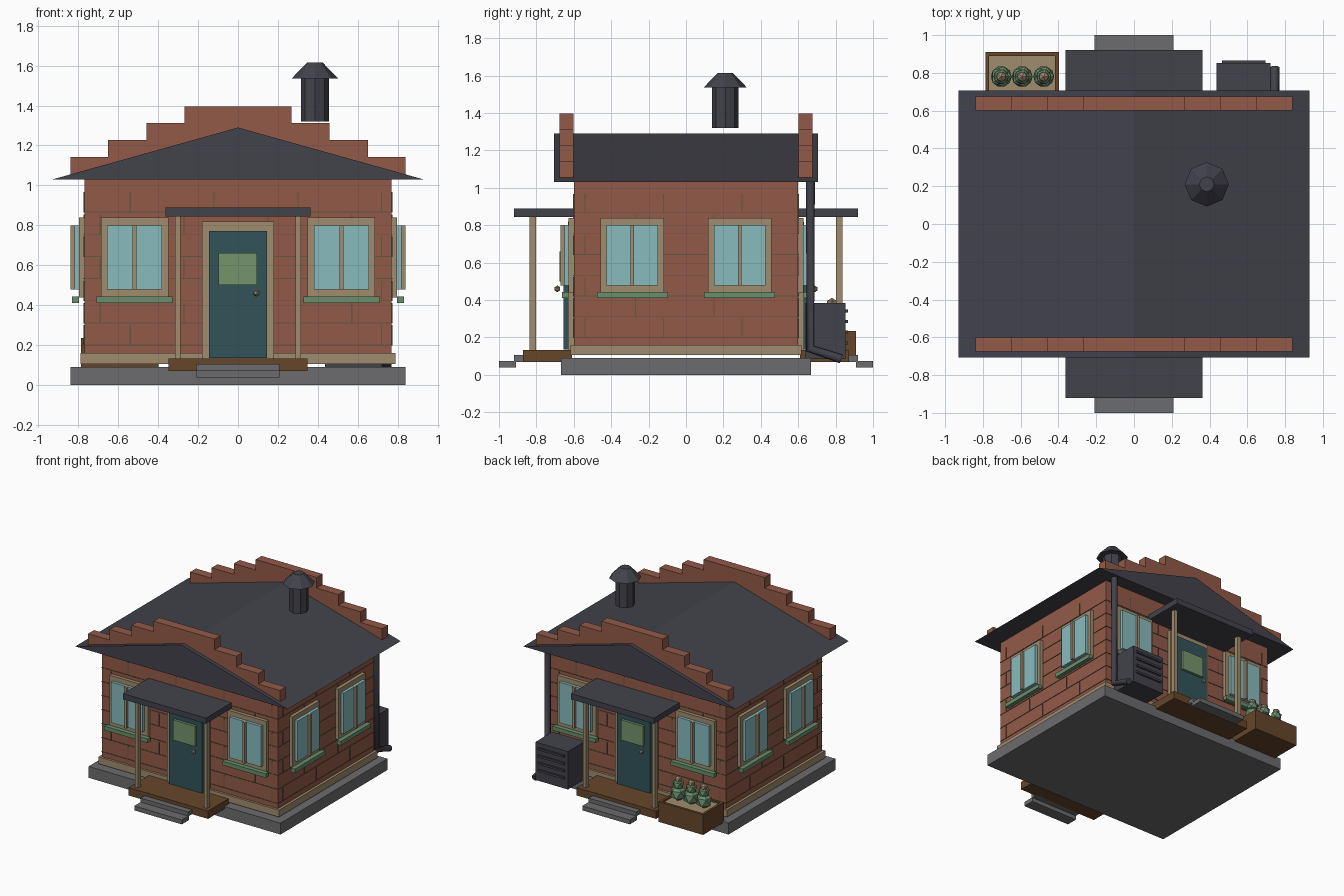
import bpy, bmesh, math

if "Cube" in bpy.data.objects:
    bpy.data.objects.remove(bpy.data.objects["Cube"])

def mat(name, r, g, b):
    m = bpy.data.materials.new(name)
    lin = lambda c: (c / 255 / 12.92) if c < 11 else ((c / 255 + 0.055) / 1.055) ** 2.4
    m.diffuse_color = (lin(r), lin(g), lin(b), 1)
    m.use_nodes = True
    m.node_tree.nodes["Principled BSDF"].inputs["Base Color"].default_value = m.diffuse_color
    return m

BRICK = mat("brick red", 146, 90, 72)
ROOF = mat("dark slate", 66, 66, 75)
TRIM = mat("tan trim", 160, 140, 110)
GLASS = mat("pale blue glass", 136, 187, 190)
GREEN = mat("sage green", 104, 143, 108)
TEAL = mat("door teal", 50, 84, 90)
WOOD = mat("brown wood", 102, 70, 42)
STONE = mat("grey stone", 108, 108, 110)
PANE = mat("olive pane", 117, 148, 108)
MORTAR = mat("mortar", 98, 88, 66)

def finish(name, bm, material):
    bmesh.ops.recalc_face_normals(bm, faces=bm.faces)
    me = bpy.data.meshes.new(name)
    bm.to_mesh(me)
    bm.free()
    me.materials.append(material)
    ob = bpy.data.objects.new(name, me)
    bpy.context.collection.objects.link(ob)
    return ob

def box(name, material, x, y, z):
    bm = bmesh.new()
    bmesh.ops.create_cube(bm, size=1)
    for v in bm.verts:
        v.co = [(sum(r) / 2 + c * abs(r[1] - r[0])) for r, c in zip((x, y, z), v.co)]
    return finish(name, bm, material)

def extrude_profile(name, material, pts, y0, y1):
    bm = bmesh.new()
    f = bm.faces.new([bm.verts.new((x, y0, z)) for x, z in pts])
    ext = bmesh.ops.extrude_face_region(bm, geom=[f])["geom"]
    for v in ext:
        if isinstance(v, bmesh.types.BMVert):
            v.co.y = y1
    return finish(name, bm, material)

def cone(name, material, x, y, z0, z1, r0, r1, n=8):
    bm = bmesh.new()
    bmesh.ops.create_cone(bm, cap_ends=True, segments=n, radius1=r0, radius2=r1, depth=z1 - z0)
    bmesh.ops.translate(bm, verts=bm.verts, vec=(x, y, (z0 + z1) / 2))
    return finish(name, bm, material)

def ball(name, material, loc, r, stretch=1):
    bm = bmesh.new()
    bmesh.ops.create_icosphere(bm, subdivisions=1, radius=r)
    for v in bm.verts:
        v.co.z *= stretch
    bmesh.ops.translate(bm, verts=bm.verts, vec=loc)
    return finish(name, bm, material)

W, D = 0.77, 0.60   # wall half sizes

def plate(name, material, side, u, z, d):
    """Box on a wall: u along the wall, d outwards from it."""
    axis, s = side
    if axis == "y":
        box(name, material, (-s * u[0], -s * u[1]), (s * (D + d[0]), s * (D + d[1])), z)
    else:
        box(name, material, (s * (W + d[0]), s * (W + d[1])), u, z)

# foundation, walls, base trim
box("foundation", STONE, (-.84, .84), (-.668, .668), (0, .09))
box("walls", BRICK, (-W, W), (-D, D), (.105, 1.035))
box("base_trim", TRIM, (-.79, .79), (-.617, .617), (.105, .16))

# brick joints
for i in range(7):
    z = .2 + .111 * i
    box("mortar_course", MORTAR, (-W - .004, W + .004), (-D - .004, D + .004), (z - .002, z + .002))
    off = .1 if i % 2 else -.08
    for side, lim in ((("y", -1), W), (("y", 1), W), (("x", -1), D), (("x", 1), D)):
        for k in range(-2, 3):
            u = off * 1.5 + k * .42
            if abs(u) < lim - .03:
                plate("mortar_joint", MORTAR, side, (u - .003, u + .003), (z, z + .1), (-.01, .004))

# gable roof
extrude_profile("roof", ROOF, [(-.93, 1.03), (.93, 1.03), (0, 1.29)], -.706, .706)

# stepped parapets
steps = [(.84, 1.143), (.652, 1.227), (.458, 1.312), (.267, 1.396)]
right = []
prev = 1.045
for x, z in steps:
    right += [(x, prev), (x, z)]
    prev = z
outline = right + [(-x, z) for x, z in reversed(right)]
for s in (-1, 1):
    extrude_profile("parapet", BRICK, outline, s * .602, s * .675)

# chimney
cone("chimney_pipe", ROOF, .385, .21, 1.32, 1.54, .07, .07)
cone("chimney_cap", ROOF, .385, .21, 1.535, 1.615, .117, .04)

# windows
def window(side, c):
    plate("window_frame", TRIM, side, (c - .169, c + .169), (.438, .838), (0, .027))
    for a, b in ((-.138, -.01), (.01, .138)):
        plate("window_pane", GLASS, side, (c + a, c + b), (.478, .80), (.027, .05))
    plate("window_mullion", TRIM, side, (c - .01, c + .01), (.478, .80), (.027, .07))
    plate("window_sill", GREEN, side, (c - .19, c + .19), (.41, .442), (.027, .062))

for s in (-1, 1):
    for c in (-1, 1):
        window(("y", s), c * .518)
        window(("x", s), c * .287)

# doors and porches, front and back
for s in (-1, 1):
    side = ("y", s)
    plate("door_frame", TRIM, side, (-.18, .18), (.13, .82), (0, .03))
    plate("door", TEAL, side, (-.145, .145), (.135, .772), (.03, .055))
    plate("door_pane", PANE, side, (-.098, .095), (.50, .66), (.055, .075))
    ball("door_knob", TRIM, (-s * .092, s * .688, .46), .018)
    plate("porch_deck", WOOD, side, (-.348, .348), (.07, .132), (.01, .272))
    plate("upper_step", STONE, side, (-.208, .208), (.07, .105), (.26, .32))
    plate("lower_step", STONE, side, (-.208, .208), (.038, .073), (.31, .40))
    plate("porch_roof", ROOF, side, (-.363, .363), (.845, .89), (0, .32))
    for c in (-.302, .302):
        plate("porch_post", TRIM, side, (c - .015, c + .015), (.13, .847), (.203, .238))

# vent unit and downpipe behind the house
box("vent_unit", ROOF, (.437, .722), (.64, .852), (.085, .385))
for i in range(4):
    z = .342 - i * .057
    box("vent_slat", ROOF, (.465, .695), (.85, .866), (z - .008, z + .008))
cu = bpy.data.curves.new("downpipe", "CURVE")
cu.dimensions = "3D"
cu.bevel_depth = .024
cu.bevel_resolution = 2
cu.use_fill_caps = True
sp = cu.splines.new("POLY")
path = [(.745, .665, 1.035), (.745, .665, .14), (.745, .83, .085)]
sp.points.add(len(path) - 1)
for p, co in zip(sp.points, path):
    p.co = (*co, 1)
cu.materials.append(ROOF)
bpy.context.collection.objects.link(bpy.data.objects.new("downpipe", cu))

# planter with three plants
px, py, pz = (-.787, -.398), (.65, .91), (.075, .235)
box("planter_base", WOOD, px, py, (.075, .2))
box("planter_soil", TRIM, (px[0] + .02, px[1] - .02), (py[0] + .02, py[1] - .02), (.2, .222))
for y in (py[0], py[1] - .02):
    box("planter_long_rim", WOOD, px, (y, y + .02), (.2, .235))
for x in (px[0], px[1] - .02):
    box("planter_short_rim", WOOD, (x, x + .02), (py[0] + .02, py[1] - .02), (.2, .235))
for x in (-.703, -.592, -.478):
    ball("plant_body", GREEN, (x, .78, .275), .062)
    ball("plant_top", GREEN, (x, .78, .345), .045)
    ball("plant_flower", TRIM, (x, .78, .382), .03)
